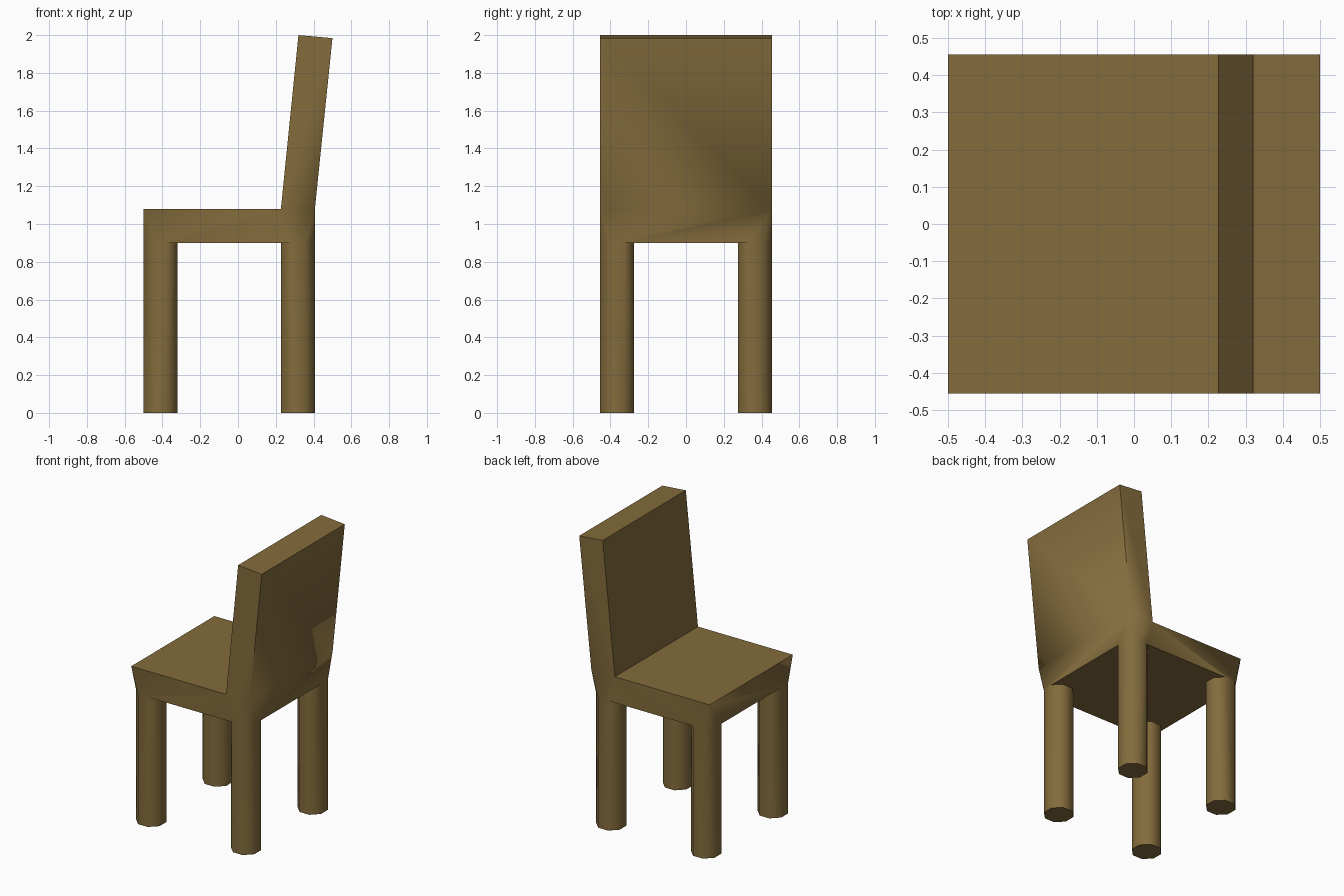
import bpy, bmesh, math

if "Cube" in bpy.data.objects:
    bpy.data.objects.remove(bpy.data.objects["Cube"])

W = 0.455                      # half depth in y
X0, X1 = -0.5, 0.407           # seat front-to-back extent
T = 0.18                       # leg / board thickness
SEAT_LO, SEAT_HI = 0.9, 1.08
R = T / 2 / math.cos(math.pi / 8)

bm = bmesh.new()


def vert(x, y, z):
    return bm.verts.new((x, y, z))


# Octagonal legs, one per corner; ring order is mirrored so index 0/1 is always the outer corner
rings = {}
for sx in (-1, 1):
    for sy in (-1, 1):
        cx = X0 + T / 2 if sx < 0 else X1 - T / 2
        cy = sy * (W - T / 2)
        pts = []
        for k in range(8):
            a = math.radians(22.5 + 45 * k)
            pts.append((cx + sx * R * math.cos(a), cy + sy * R * math.sin(a)))
        top = [vert(x, y, SEAT_LO) for x, y in pts]
        foot = [vert(x, y, 0) for x, y in pts]
        bm.faces.new(foot)
        for k in range(8):
            n = (k + 1) % 8
            bm.faces.new((foot[k], foot[n], top[n], top[k]))
        rings[sx, sy] = top

# Underside of the seat, running around the inner sides of the legs
under = (rings[-1, -1][7:1:-1] + rings[1, -1][2:8]
         + rings[1, 1][7:1:-1] + rings[-1, 1][2:8])
bm.faces.new(under)

# Upper profile points: seat front, back foot front, back top front, back top rear, seat rear
profile = [(X0, SEAT_HI), (X1 - T, SEAT_HI), (0.32, 2.0), (0.5, 1.984), (X1, SEAT_HI)]
side = {s: [vert(x, s * W, z) for x, z in profile] for s in (-1, 1)}

# Seat top, backrest front, top and rear
for i in range(4):
    bm.faces.new((side[-1][i], side[-1][i + 1], side[1][i + 1], side[1][i]))

for s in (-1, 1):
    p, f, b = side[s], rings[-1, s], rings[1, s]
    # Backrest side and seat side
    bm.faces.new(p[1:5])
    bm.faces.new((p[0], f[1], f[2], b[2], b[1], p[4], p[1]))
    # Corner facets blending square seat corners into the legs
    bm.faces.new((p[0], f[0], f[1]))
    bm.faces.new((p[4], b[0], b[1]))

# Front and rear seat walls
for sx, i in ((-1, 0), (1, 4)):
    l, r = rings[sx, -1], rings[sx, 1]
    bm.faces.new((side[-1][i], l[0], l[7], r[7], r[0], side[1][i]))

bmesh.ops.recalc_face_normals(bm, faces=bm.faces)
mesh = bpy.data.meshes.new("chair")
bm.to_mesh(mesh)
bm.free()

chair = bpy.data.objects.new("chair", mesh)
bpy.context.collection.objects.link(chair)
wood = bpy.data.materials.new("wood")
wood.diffuse_color = (0.23, 0.15, 0.046, 1)
wood.use_nodes = True
wood.node_tree.nodes["Principled BSDF"].inputs["Base Color"].default_value = wood.diffuse_color
mesh.materials.append(wood)

# Smooth legs and corner blends, sharp board edges
bpy.context.view_layer.objects.active = chair
chair.select_set(True)
bpy.ops.object.shade_smooth_by_angle(angle=math.radians(60))
